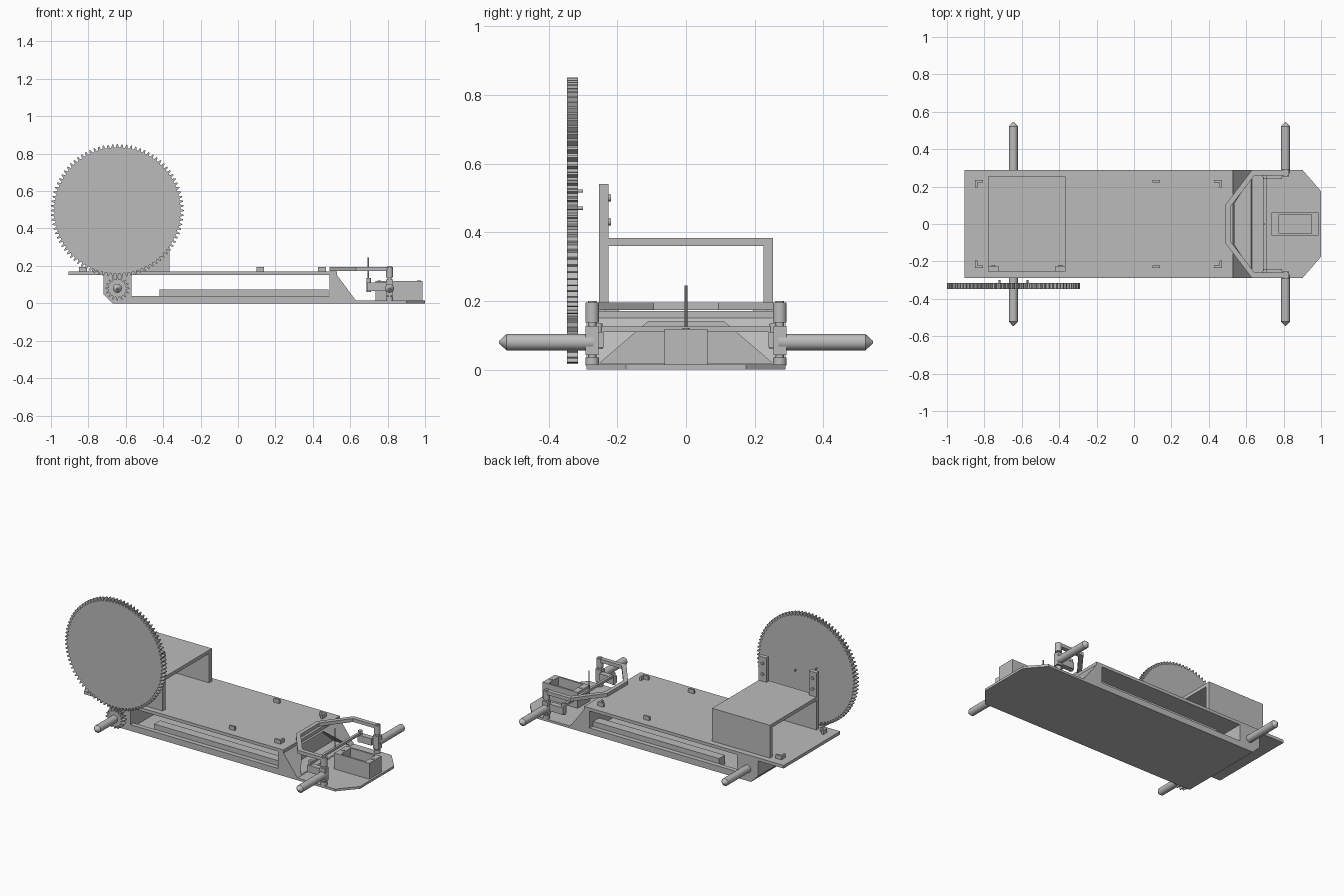
import bpy, bmesh, math
from mathutils import Matrix, Vector

old = bpy.data.objects.get("Cube")
if old:
    bpy.data.objects.remove(old, do_unlink=True)

grey = bpy.data.materials.new("plain grey")
grey.use_nodes = True
grey.diffuse_color = (0.5, 0.5, 0.5, 1)
grey.node_tree.nodes["Principled BSDF"].inputs["Base Color"].default_value = (0.5, 0.5, 0.5, 1)


def finish(name, bm, smooth=False):
    bmesh.ops.recalc_face_normals(bm, faces=bm.faces)
    mesh = bpy.data.meshes.new(name)
    bm.to_mesh(mesh)
    bm.free()
    mesh.materials.append(grey)
    obj = bpy.data.objects.new(name, mesh)
    bpy.context.collection.objects.link(obj)
    if smooth:
        bpy.ops.object.select_all(action='DESELECT')
        obj.select_set(True)
        bpy.context.view_layer.objects.active = obj
        bpy.ops.object.shade_smooth_by_angle(angle=math.radians(35))
    return obj


def prism(name, pts, axis, a, b):
    """Extrude a 2D outline along an axis; outlines are (y,z), (x,z) or (x,y)."""
    def place(p, t):
        return {'x': (t, p[0], p[1]), 'y': (p[0], t, p[1]), 'z': (p[0], p[1], t)}[axis]
    bm = bmesh.new()
    low = [bm.verts.new(place(p, a)) for p in pts]
    high = [bm.verts.new(place(p, b)) for p in pts]
    bm.faces.new(low)
    bm.faces.new(high)
    for i in range(len(pts)):
        j = (i + 1) % len(pts)
        bm.faces.new((low[i], low[j], high[j], high[i]))
    return finish(name, bm)


def box(name, x, y, z):
    return prism(name, [(x[0], y[0]), (x[1], y[0]), (x[1], y[1]), (x[0], y[1])], 'z', *z)


def rod(name, start, end, r1, r2=None, sides=24):
    start, end = Vector(start), Vector(end)
    d = end - start
    bm = bmesh.new()
    bmesh.ops.create_cone(bm, cap_ends=True, segments=sides, radius1=r1,
                          radius2=r1 if r2 is None else r2, depth=d.length,
                          matrix=Matrix.Translation((start + end) / 2)
                          @ d.to_track_quat('Z', 'Y').to_matrix().to_4x4())
    return finish(name, bm, True)


def gear(name, cx, cz, root, tip, teeth):
    pts = []
    for i in range(teeth):
        for frac, r in ((-.32, root), (-.12, tip), (.12, tip), (.32, root)):
            t = math.tau * (i + frac) / teeth
            pts.append((cx + r * math.cos(t), cz + r * math.sin(t)))
    return prism(name, pts, 'y', -0.347, -0.315)


REAR, FRONT, AXLE_Z = -0.645, 0.81, 0.08

# Lower chassis: floor, nose plate, rear block
prism("floor_plate", [(-0.67, -0.29), (0.9, -0.29), (1, -0.175), (1, 0.175),
                      (0.9, 0.29), (-0.67, 0.29)], 'z', 0, 0.015)
prism("rear_block", [(-0.72, 0.05), (-0.67, 0), (-0.57, 0), (-0.57, 0.15), (-0.72, 0.15)],
      'y', -0.29, 0.29)

# Sloped nose with a tapered opening
nose = prism("nose_wedge", [(0.49, 0), (0.63, 0), (0.63, 0.015), (0.53, 0.15), (0.49, 0.15)],
             'y', -0.29, 0.29)
cutter = prism("nose_cutter", [(-0.25, 0.02), (0.25, 0.02), (0.11, 0.14), (-0.11, 0.14)],
               'x', 0.51, 0.7)
cutter.hide_render = True
cut = nose.modifiers.new("opening", 'BOOLEAN')
cut.object = cutter
cut.operation = 'DIFFERENCE'
cut.solver = 'EXACT'
bpy.context.view_layer.objects.active = nose
bpy.ops.object.modifier_apply(modifier=cut.name)
bpy.data.objects.remove(cutter, do_unlink=True)

# Deck and the open housing on it
box("deck", (-0.905, 0.53), (-0.29, 0.29), (0.15, 0.17))
prism("housing", [(-0.253, 0.17), (-0.225, 0.17), (-0.225, 0.36), (0.225, 0.36),
                  (0.225, 0.17), (0.253, 0.17), (0.253, 0.383), (-0.253, 0.383)],
      'x', -0.78, -0.365)
for i, x in enumerate((-0.78, -0.42)):
    box(f"gear_post_{i}", (x, x + 0.055), (-0.253, -0.225), (0.383, 0.54))
    for z in (0.43, 0.5):
        rod(f"post_bolt_{i}", (x + 0.027, -0.225, z), (x + 0.027, -0.218, z), 0.01, sides=12)

# Drive gears
gear("large_gear", REAR, 0.496, 0.337, 0.355, 88)
gear("pinion", REAR, AXLE_Z, 0.048, 0.064, 16)
for x, z in ((-0.72, 0.52), (-0.57, 0.47)):
    rod("gear_pin", (x, -0.315, z), (x, -0.3, z), 0.005, sides=12)

# Everything mirrored on both sides
for side, s in (("left", 1), ("right", -1)):
    def span(a, b):
        return tuple(sorted((s * a, s * b)))

    box(f"{side}_rim", (-0.57, 0.49), span(0.26, 0.29), (0.015, 0.04))
    box(f"{side}_rail", (-0.42, 0.485), span(0.2, 0.26), (0.015, 0.073))

    # Axles with pointed ends
    for name, x, inner in (("rear", REAR, 0), ("front", FRONT, 0.27)):
        rod(f"{side}_{name}_axle", (x, s * inner, AXLE_Z), (x, s * 0.522, AXLE_Z), 0.024)
        rod(f"{side}_{name}_axle_tip", (x, s * 0.522, AXLE_Z), (x, s * 0.545, AXLE_Z), 0.024, 0.003)

    # Steering knuckle, pivots and arm
    box(f"{side}_knuckle", (0.79, 0.83), span(0.255, 0.292), (0.043, 0.127))
    rod(f"{side}_upper_pivot", (FRONT, s * 0.273, 0.137), (FRONT, s * 0.273, 0.195), 0.02)
    rod(f"{side}_lower_pivot", (FRONT, s * 0.273, 0.012), (FRONT, s * 0.273, 0.036), 0.02)
    rod(f"{side}_king_pin", (FRONT, s * 0.273, 0.03), (FRONT, s * 0.273, 0.2), 0.012)
    box(f"{side}_steering_arm", (0.69, 0.79), span(0.24, 0.275), (0.065, 0.11))
    rod(f"{side}_link_pin", (0.7, s * 0.255, 0.06), (0.7, s * 0.255, 0.135), 0.012)

    # Deck clips
    y, t = 0.235, 0.012
    box(f"{side}_middle_clip", (0.1, 0.14), span(y - t, y), (0.17, 0.195))
    for name, x, d in (("rear", -0.85, 1), ("front", 0.47, -1)):
        prism(f"{side}_{name}_clip",
              [(x, s * y), (x + d * 0.042, s * y), (x + d * 0.042, s * (y - t)),
               (x + d * t, s * (y - t)), (x + d * t, s * (y - 0.04)), (x, s * (y - 0.04))],
              'z', 0.17, 0.195)

# Bent hoop over the nose
outer = [(0.82, 0.288), (0.63, 0.288), (0.49, 0.105)]
inner = [(0.82, 0.26), (0.645, 0.26), (0.517, 0.095)]
outline = outer + [(x, -y) for x, y in reversed(outer)]
outline += [(x, -y) for x, y in inner] + list(reversed(inner))
prism("hoop", outline, 'z', 0.173, 0.195)

# Tie rod and its upright pin
box("tie_rod", (0.692, 0.708), (-0.265, 0.265), (0.11, 0.125))
rod("tie_rod_pin", (0.697, 0, 0.12), (0.697, 0, 0.245), 0.004, sides=10)

# Open servo tray
box("tray_floor", (0.735, 0.987), (-0.062, 0.062), (0.015, 0.03))
box("tray_rear_end", (0.735, 0.775), (-0.062, 0.062), (0.03, 0.118))
box("tray_front_end", (0.95, 0.987), (-0.062, 0.062), (0.03, 0.118))
for s in (-1, 1):
    box("tray_wall", (0.775, 0.95), tuple(sorted((s * 0.05, s * 0.062))), (0.03, 0.118))
for x in (0.755, 0.968):
    rod("tray_screw", (x, 0, 0.118), (x, 0, 0.121), 0.01, sides=12)
